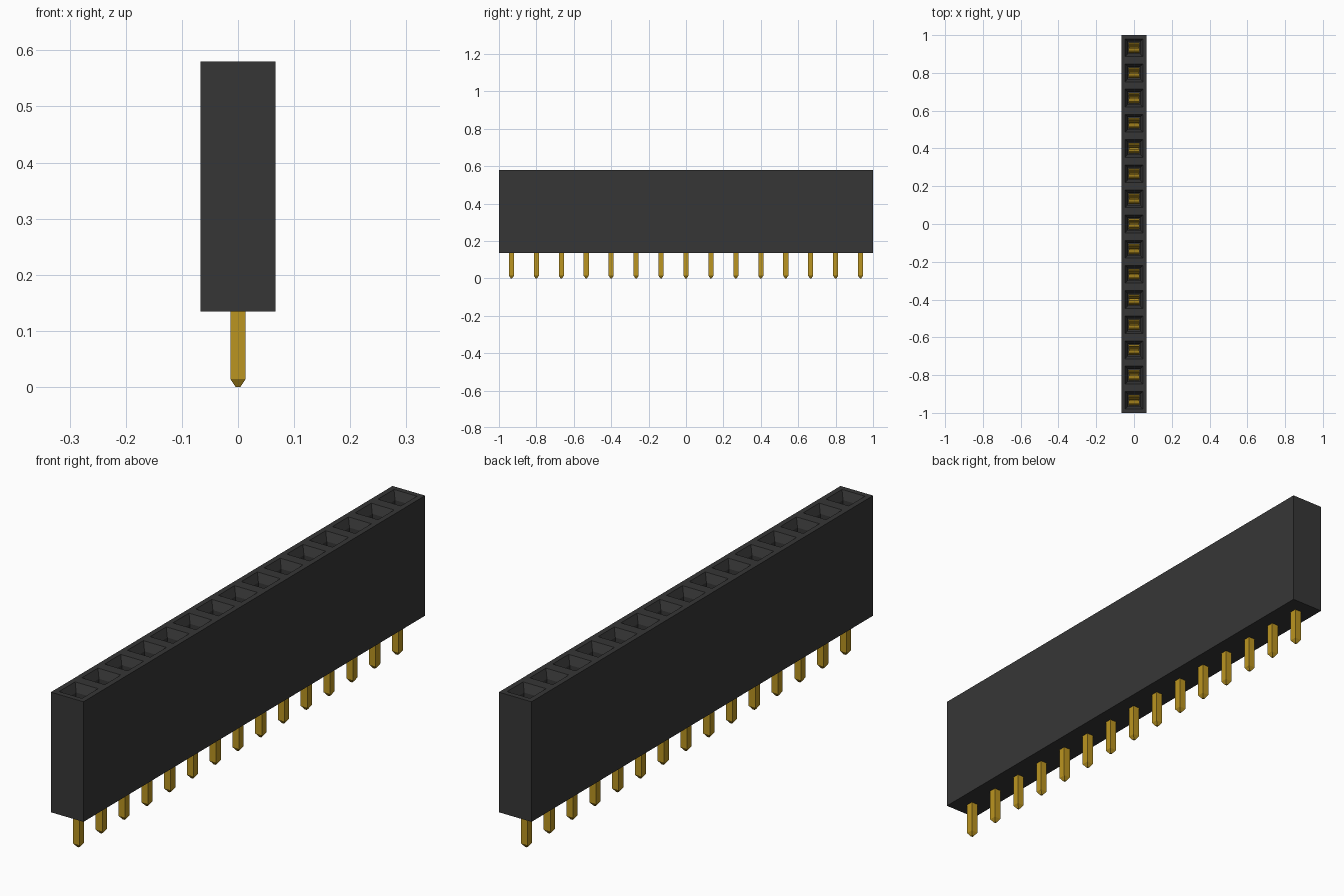
import bpy, bmesh

if "Cube" in bpy.data.objects:
    bpy.data.objects.remove(bpy.data.objects["Cube"], do_unlink=True)

COUNT = 15
PITCH = 2.0 / COUNT
HALF = PITCH / 2
BASE, TOP = 0.135, 0.58      # housing bottom and top
FLOOR = 0.19                 # bottom of each socket
centres = [(i - (COUNT - 1) / 2) * PITCH for i in range(COUNT)]


def material(name, rgb, roughness):
    m = bpy.data.materials.new(name)
    m.use_nodes = True
    m.diffuse_color = (*rgb, 1)
    shader = m.node_tree.nodes["Principled BSDF"]
    shader.inputs["Base Color"].default_value = (*rgb, 1)
    shader.inputs["Roughness"].default_value = roughness
    return m


black = material("black plastic", (0.037, 0.037, 0.037), 0.6)
gold = material("gold metal", (0.50, 0.30, 0.015), 0.4)


def finish(name, bm, mat):
    bmesh.ops.remove_doubles(bm, verts=bm.verts, dist=1e-5)
    bmesh.ops.recalc_face_normals(bm, faces=bm.faces)
    mesh = bpy.data.meshes.new(name)
    bm.to_mesh(mesh)
    bm.free()
    mesh.materials.append(mat)
    obj = bpy.data.objects.new(name, mesh)
    bpy.context.collection.objects.link(obj)
    return obj


def square(bm, cy, half, z):
    return [bm.verts.new((sx * half, cy + sy * half, z))
            for sx, sy in ((-1, -1), (1, -1), (1, 1), (-1, 1))]


def loft(bm, cy, sections, skip=()):
    """Join square sections (half width, height); skip = (section, side) pairs left open."""
    rings = [square(bm, cy, h, z) for h, z in sections]
    for s, (a, b) in enumerate(zip(rings, rings[1:])):
        for k in range(4):
            if (s, k) not in skip:
                j = (k + 1) % 4
                bm.faces.new((a[k], a[j], b[j], b[k]))
    bm.faces.new(rings[0])
    bm.faces.new(rings[-1])


# Housing: one cell per socket, outer wall, rim, funnel and shaft, without inner partitions
bm = bmesh.new()
for i, cy in enumerate(centres):
    skip = set()
    if i > 0:
        skip.add((0, 0))
    if i < COUNT - 1:
        skip.add((0, 2))
    loft(bm, cy, [(HALF, BASE), (HALF, TOP), (0.047, TOP),
                  (0.032, TOP - 0.03), (0.032, FLOOR)], skip)
finish("housing", bm, black)

# Solder pins: square posts with a tapered tip, ending just above the socket floor
bm = bmesh.new()
for cy in centres:
    loft(bm, cy, [(0.004, 0.0), (0.0135, 0.014), (0.0135, FLOOR + 0.005)])
finish("solder_pins", bm, gold)

# Spring contacts: a base plate with two facing bent leaves in every socket
WIDTH = 0.028
LEAF = [(0.028, FLOOR + 0.004), (0.028, 0.27), (0.007, 0.43), (0.022, 0.49)]
THICK = 0.005
bm = bmesh.new()
for cy in centres:
    for side in (-1, 1):
        outline = LEAF + [(y - THICK, z) for y, z in reversed(LEAF)]
        ends = [[bm.verts.new((x, cy + side * y, z)) for y, z in outline]
                for x in (-WIDTH, WIDTH)]
        n = len(outline)
        for k in range(n):
            j = (k + 1) % n
            bm.faces.new((ends[0][k], ends[0][j], ends[1][j], ends[1][k]))
        for end in ends:
            bm.faces.new(end)
    loft(bm, cy, [(0.0275, FLOOR + 0.002), (0.0275, FLOOR + 0.008)])
finish("spring_contacts", bm, gold)
